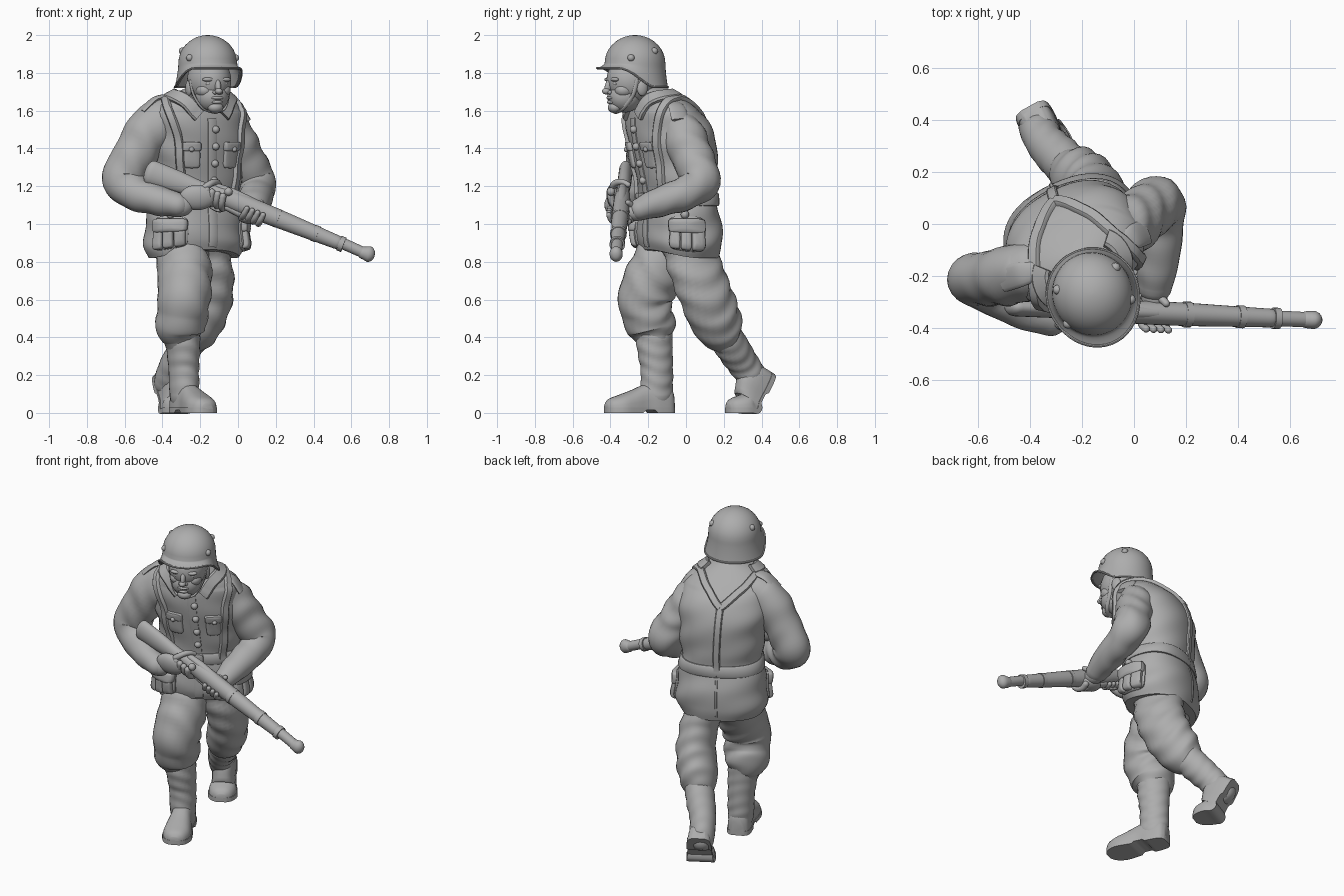
import bpy, bmesh
from math import sin, cos, pi, radians, copysign
from mathutils import Vector, Matrix

if "Cube" in bpy.data.objects:
    bpy.data.objects.remove(bpy.data.objects["Cube"])

grey = bpy.data.materials.new("plain grey")
grey.use_nodes = True
GREY = (0.42, 0.42, 0.42, 1)
grey.diffuse_color = GREY
grey.node_tree.nodes["Principled BSDF"].inputs["Base Color"].default_value = GREY
UP = Vector((0, 0, 1))


# ---------- helpers ----------
def finish(name, bm):
    bmesh.ops.recalc_face_normals(bm, faces=bm.faces)
    mesh = bpy.data.meshes.new(name)
    bm.to_mesh(mesh)
    bm.free()
    mesh.materials.append(grey)
    obj = bpy.data.objects.new(name, mesh)
    bpy.context.collection.objects.link(obj)
    bpy.ops.object.select_all(action="DESELECT")
    obj.select_set(True)
    bpy.context.view_layer.objects.active = obj
    bpy.ops.object.shade_smooth_by_angle(angle=radians(42))


def skin(name, rings):
    """Join equal rings of points into one closed surface."""
    bm = bmesh.new()
    vs = [[bm.verts.new(p) for p in ring] for ring in rings]
    n = len(vs[0])
    for a, b in zip(vs, vs[1:]):
        for i in range(n):
            bm.faces.new((a[i], a[(i + 1) % n], b[(i + 1) % n], b[i]))
    bm.faces.new(vs[0])
    bm.faces.new(vs[-1])
    finish(name, bm)


def spline(rows, steps):
    """Catmull-Rom through rows of any width."""
    rows = [Vector(r) for r in rows]
    out = []
    for i in range(len(rows) - 1):
        p0, p1, p2 = rows[max(i - 1, 0)], rows[i], rows[i + 1]
        p3 = rows[min(i + 2, len(rows) - 1)]
        for k in range(steps):
            t = k / steps
            out.append(p1 + (p2 - p0) * (t / 2) + (p0 * 2 - p1 * 5 + p2 * 4 - p3) * (t * t / 2)
                       + (p1 * 3 - p0 - p2 * 3 + p3) * (t ** 3 / 2))
    return out + [rows[-1]]


def tube(name, rows, ref=UP, n=24, steps=8, fold=0.0, freq=9, rounded=True):
    """Rows are x, y, z, radius along ref, radius across; folds ripple the cloth."""
    pts = spline(rows, steps)
    rings, dist = [], 0
    last = len(pts) - 1
    for i, p in enumerate(pts):
        c = Vector(p[:3])
        t = (Vector(pts[min(i + 1, last)][:3]) - Vector(pts[max(i - 1, 0)][:3])).normalized()
        a = (ref - t * ref.dot(t)).normalized()
        b = t.cross(a)
        if i:
            dist += (c - Vector(pts[i - 1][:3])).length
        ends = [(0, 1)]
        if rounded and i in (0, last):
            ends = [(sin(k * pi / 10), cos(k * pi / 10)) for k in range(5)]
            ends = [(-s, q) for s, q in reversed(ends)] if i == 0 else ends
        for s, q in ends:
            ring = []
            for j in range(n):
                f = 2 * pi * j / n
                w = q * (1 + fold * sin(dist * freq * 6 + 2.2 * sin(f) + 1.3 * cos(2 * f)) * (0.6 + 0.4 * cos(f + dist * 5)))
                ring.append(c + t * s * min(p[3], p[4]) + a * cos(f) * p[3] * w + b * sin(f) * p[4] * w)
            rings.append(ring)
    skin(name, rings)


def ball(name, loc, size, yaw=0, tilt=0):
    bm = bmesh.new()
    m = (Matrix.Translation(loc) @ Matrix.Rotation(yaw, 4, "Z") @ Matrix.Rotation(tilt, 4, "X")
         @ Matrix.Diagonal((*size, 1)))
    bmesh.ops.create_uvsphere(bm, u_segments=24, v_segments=14, radius=1, matrix=m)
    finish(name, bm)


# ---------- tunic ----------
YAW = radians(25)
LEFT, FRONT = Vector((cos(YAW), sin(YAW), 0)), Vector((sin(YAW), -cos(YAW), 0))
# height, centre x, centre y, half width, half depth
profile = spline([(0.82, -.235, -.035, .245, .19), (0.89, -.234, -.035, .268, .205), (1.0, -.233, -.035, .262, .205),
                  (1.13, -.228, -.045, .24, .187),
                  (1.25, -.225, -.05, .245, .198), (1.42, -.225, -.07, .265, .215), (1.54, -.22, -.1, .268, .198),
                  (1.62, -.215, -.135, .235, .157), (1.68, -.205, -.165, .16, .115), (1.72, -.19, -.19, .08, .09)], 8)


def coat(phi, z, off=0.0):
    """Point on the tunic: phi in degrees from the front toward the left side."""
    i = next((k for k in range(len(profile) - 2) if profile[k + 1][0] >= z), len(profile) - 2)
    lo, hi = profile[i], profile[i + 1]
    q = lo.lerp(hi, max(0, min(1, (z - lo[0]) / (hi[0] - lo[0]))))
    s, c = sin(radians(phi)), cos(radians(phi))
    s, c = copysign(abs(s) ** .88, s), copysign(abs(c) ** .88, c)
    fold = .006 * sin(z * 34 + 3 * s + 2 * c) * abs(s) if z < 1.6 else 0
    lift = .05 * max(0, c) ** 2 * max(0, 1 - z) * 5
    return Vector((q[1], q[2], z + lift)) + LEFT * s * (q[3] + off + fold) + FRONT * c * (q[4] + off + fold)


skin("tunic", [[coat(f * 7.5, q[0]) for f in range(48)] for q in profile])


def ribbon(name, path, width, off=0.012, steps=8):
    pts = spline(path, steps)
    rings = []
    for i, (f, z) in enumerate(pts):
        n = (coat(f + 2, z) - coat(f - 2, z)).cross(coat(f, z + .01) - coat(f, z - .01)).normalized()
        a, b = pts[max(i - 1, 0)], pts[min(i + 1, len(pts) - 1)]
        side = n.cross(coat(*b) - coat(*a)).normalized() * width / 2
        p = coat(f, z)
        rings.append([p - side - n * .03, p - side + n * off * .6, p - side * .75 + n * off,
                      p + side * .75 + n * off, p + side + n * off * .6, p + side - n * .03])
    skin(name, rings)


def patch(name, phi, z, dphi, dz, off):
    """Pillow-shaped pocket lying on the tunic."""
    rings = []
    for k, o in ((1, -.03), (1, off * .6), (.93, off * .9), (.8, off), (.4, off * 1.05)):
        ring = []
        for j in range(28):
            c, s = cos(j * pi / 14), sin(j * pi / 14)
            ring.append(coat(phi + dphi * k * copysign(abs(c) ** .35, c), z + dz * k * copysign(abs(s) ** .35, s), o))
        rings.append(ring)
    skin(name, rings)


ribbon("belt", [(f, 1.13) for f in range(-180, 181, 20)], .07, .014, 3)
patch("belt_buckle", 0, 1.13, 8, .036, .024)
ribbon("front_placket", [(3, .84), (2, 1.1), (0, 1.35), (0, 1.56)], .05, .008)
ribbon("back_strap", [(180, 1.13), (180, 1.3), (180, 1.54)], .042, .014)
ribbon("back_pleat", [(180, .85), (180, .95), (180, 1.08)], .014, .004)
for z in (1.23, 1.32, 1.41, 1.5):
    ball("tunic_button", coat(2, z, .008), (.02, .02, .02))
for side, tag, hip in ((1, "left", 70), (-1, "right", 49)):
    ribbon(tag + "_harness_strap", [(side * f, z) for f, z in ((36, 1.13), (38, 1.3), (42, 1.5), (62, 1.62), (100, 1.665),
                                                              (135, 1.655), (163, 1.6), (180, 1.53))], .045, .018)
    patch(tag + "_breast_pocket", side * 23, 1.36, 10, .065, .014)
    patch(tag + "_pocket_flap", side * 23, 1.41, 11, .025, .022)
    ball(tag + "_pocket_button", coat(side * 23, 1.395, .022), (.014, .014, .014))
    ribbon(tag + "_collar_flap", [(side * f, z) for f, z in ((120, 1.685), (60, 1.67), (30, 1.64), (13, 1.575))], .075, .022)
    # three-cell ammunition pouch hanging below the belt
    patch(tag + "_pouch_back", side * hip, .945, 25, .095, .014)
    for f in (-15, 0, 15):
        patch(tag + "_pouch_cell", side * (hip + f), .915, 7, .06, .036)
    patch(tag + "_pouch_lid", side * hip, .99, 24, .04, .042)
    ball(tag + "_pouch_stud", coat(side * hip, 1.05, .01), (.022, .022, .022))

# ---------- shoulder straps ----------
tube("right_shoulder_strap", [(-.37, -.18, 1.675, .014, .035), (-.44, -.195, 1.66, .014, .048), (-.51, -.215, 1.595, .014, .05)],
     n=16, rounded=False)
tube("left_shoulder_strap", [(-.06, -.08, 1.65, .014, .035), (0, -.05, 1.62, .014, .048), (.045, -.03, 1.55, .014, .05)],
     n=16, rounded=False)

# ---------- arms ----------
tube("right_sleeve", [(-.4, -.175, 1.56, .105, .11), (-.465, -.195, 1.5, .115, .125), (-.55, -.21, 1.36, .105, .115),
                      (-.605, -.215, 1.24, .1, .115), (-.54, -.26, 1.165, .092, .095), (-.42, -.325, 1.125, .083, .08),
                      (-.32, -.365, 1.1, .068, .065)], Vector((0, -1, .3)), fold=.05, freq=8)
tube("left_sleeve", [(-.06, -.04, 1.53, .1, .1), (-.02, -.01, 1.46, .11, .115), (.04, .04, 1.34, .105, .11),
                     (.09, .075, 1.23, .108, .105), (.1, .0, 1.165, .092, .09), (.092, -.13, 1.12, .084, .08),
                     (.08, -.24, 1.08, .068, .062)], Vector((1, 0, 0)), fold=.05, freq=8)

# ---------- rifle ----------
BUTT, MUZZLE = Vector((-.45, -.32, 1.295)), Vector((.695, -.37, .835))
AXIS = (MUZZLE - BUTT).normalized()
RISE = (UP - AXIS * UP.dot(AXIS)).normalized()
OUT = AXIS.cross(RISE)
GUN = (MUZZLE - BUTT).length


def gun(s, rise=0.0, out=0.0):
    return BUTT + AXIS * GUN * s + RISE * rise + OUT * out


def gun_tube(name, rows, **kw):
    tube(name, [(*gun(s, r), a, b) for s, r, a, b in rows], RISE, **kw)


gun_tube("rifle_stock", [(0, -.025, .066, .036), (.12, -.018, .058, .036), (.22, -.008, .042, .034), (.28, 0, .042, .036),
                         (.38, 0, .052, .044), (.55, 0, .05, .045), (.72, 0, .043, .04), (.85, 0, .037, .036)])
gun_tube("rifle_receiver", [(.29, .035, .02, .02), (.36, .036, .024, .024), (.46, .03, .022, .022)])
gun_tube("rifle_barrel", [(.8, .006, .03, .03), (.9, .004, .03, .03), (.98, 0, .029, .029)])
gun_tube("magazine", [(.36, -.045, .02, .025), (.42, -.05, .022, .025)], n=12)
for s, r in ((.56, .05), (.74, .044), (.86, .041)):
    gun_tube("rifle_band", [(s, 0, r, r), (s + .022, 0, r, r)], n=20, steps=1, rounded=False)
gun_tube("muzzle_cover", [(.975, 0, .034, .033), (.995, .004, .042, .035)], steps=2)
ball("bolt_knob", gun(.34, .035, .06), (.022, .022, .022))
tube("trigger_guard", [(*gun(s, r), .008, .012) for s, r in ((.27, -.035), (.29, -.07), (.33, -.075), (.36, -.045))], OUT, n=8)

# ---------- hands ----------
ball("right_palm", gun(.225, -.055, .052), (.095, .038, .068), tilt=.2)
ball("right_wrist", (-.31, -.37, 1.1), (.075, .052, .062))
ball("left_palm", gun(.465, -.05, -.02), (.065, .06, .035))
ball("left_wrist", (.078, -.27, 1.065), (.052, .07, .05))


def finger(name, s, start, stop, reach, lean=0.0):
    """Finger curling round the rifle; angles run from above toward the outer side."""
    rows = []
    for k in range(5):
        f = radians(start + (stop - start) * k / 4)
        rows.append((*gun(s + lean * k / 4, cos(f) * reach, sin(f) * reach), .019 - .0012 * k, .019 - .0012 * k))
    tube(name, rows, AXIS, n=10, steps=4)


for k in range(4):
    finger("right_finger", .25 + .025 * k, 90, 205, .062, .02)
    finger("left_finger", .43 + .025 * k, 215, 100, .064, .01)
finger("right_thumb", .24, 80, -30, .058, .05)
finger("left_thumb", .455, 240, 320, .06, .03)

# ---------- legs ----------
tube("right_trouser", [(-.31, -.06, .9, .15, .13), (-.285, -.15, .76, .155, .14), (-.285, -.215, .62, .145, .14),
                       (-.295, -.205, .52, .135, .135), (-.305, -.18, .44, .125, .132), (-.297, -.17, .385, .09, .095)],
     FRONT, fold=.05, freq=9)
tube("left_trouser", [(-.18, .01, .9, .15, .11), (-.145, .055, .75, .15, .112), (-.15, .11, .61, .145, .115),
                      (-.185, .15, .51, .14, .118), (-.225, .19, .425, .12, .108), (-.25, .22, .375, .08, .08)],
     FRONT, fold=.05, freq=9)
tube("right_boot_shaft", [(-.295, -.17, .44, .1, .09), (-.29, -.165, .34, .096, .088), (-.287, -.155, .24, .088, .08),
                          (-.285, -.155, .14, .088, .078), (-.285, -.155, .09, .085, .075)], FRONT, fold=.035, freq=14)
tube("left_boot_shaft", [(-.23, .2, .42, .09, .085), (-.28, .25, .34, .09, .085), (-.33, .3, .265, .084, .078),
                         (-.36, .345, .2, .08, .074), (-.375, .37, .16, .075, .07)], FRONT, fold=.035, freq=14)


def foot(name, toe, heading, bend):
    """Boot from heel to toe; the heel lifts about the ball by the bend angle."""
    ahead = Vector((sin(heading), -cos(heading), 0))
    side = Vector((cos(heading), sin(heading), 0))

    def place(s, w, h):
        f = bend * max(0, min(1, (.28 - s) / .08))
        x, z = .24 + (s - .24) * cos(f) + h * sin(f), h * cos(f) - (s - .24) * sin(f)
        return toe + ahead * (x - .39) + side * w + UP * z

    upper, sole = [], []
    # along, half width, height of the upper
    for s, w, h in spline([(.005, .035, .11), (.03, .062, .15), (.1, .07, .17), (.17, .068, .15), (.24, .078, .12),
                           (.31, .082, .095), (.365, .06, .075), (.388, .028, .05)], 4):
        upper.append([place(s, w * copysign(abs(cos(a)) ** .8, cos(a)), .02 + (h - .02) * (max(0, sin(a)) ** .8))
                      for a in (j * pi / 12 for j in range(24))])
        arch = .014 if .12 < s < .2 else 0
        sole.append([place(s, w * k * 1.05, z) for k, z in ((-1, arch), (1, arch), (1, .028), (-1, .028))])
    skin(name + "_boot", upper)
    skin(name + "_sole", sole)


foot("right", Vector((-.16, -.425, 0)), radians(24), 0)
foot("left", Vector((-.275, .22, 0)), radians(29), radians(60))

# ---------- head ----------
TURN = radians(21)


def head(x, fwd, z):
    return Vector((-.16 + x * cos(TURN) + fwd * sin(TURN), -.27 + x * sin(TURN) - fwd * cos(TURN), z))


def face(name, x, fwd, z, size, tilt=0):
    ball(name, head(x, fwd, z), size, TURN, tilt)


tube("neck", [(-.19, -.18, 1.6, .09, .09), (-.175, -.23, 1.7, .085, .085)], FRONT)
face("skull", 0, .02, 1.76, (.115, .135, .13))
face("jaw", 0, .06, 1.675, (.09, .092, .085))
face("chin", 0, .115, 1.617, (.042, .036, .03))
face("nose_bridge", 0, .146, 1.735, (.016, .022, .045), -.4)
face("nose_tip", 0, .162, 1.703, (.02, .024, .017))
face("upper_lip", 0, .138, 1.668, (.036, .02, .011))
face("lower_lip", 0, .136, 1.645, (.03, .02, .011))
for k, tag in ((1, "left"), (-1, "right")):
    face(tag + "_brow", k * .045, .132, 1.765, (.036, .02, .012))
    face(tag + "_eye", k * .043, .128, 1.742, (.02, .014, .01))
    face(tag + "_cheek", k * .05, .082, 1.708, (.045, .05, .04))
    face(tag + "_nostril", k * .016, .148, 1.697, (.012, .014, .011))
    face(tag + "_ear", k * .108, 0, 1.72, (.016, .03, .042))
    tube(tag + "_chin_strap", [(*head(k * x, f, z), .012, .006) for x, f, z in
                               ((.112, .03, 1.76), (.098, .05, 1.68), (.06, .09, 1.61), (0, .11, 1.588))], FRONT, n=8)


# ---------- helmet ----------
def shell(phi, v, inset=0.0):
    """v runs 0 at the crown, 1 at the band, 2 at the flared rim."""
    c = cos(phi)
    wide, deep = .155 - inset, .162 - inset
    if v <= 1:
        r, z = sin(v * pi / 2), 1.85 + (.15 - inset) * cos(v * pi / 2)
        return head(wide * r * sin(phi), deep * r * c, z)
    t = v - 1
    blend = max(0, min(1, (c + .25) / .95))
    rim = 1.725 + .1 * blend * blend * (3 - 2 * blend)
    flare = t ** 1.6
    return head((wide + .02 * flare) * sin(phi), (deep + (.042 if c > 0 else .012) * flare) * c, 1.85 + (rim - 1.85) * t)


layers = [(max(v, .2) / 9, 0) for v in range(19)] + [(max(v, .2) / 9, .014) for v in range(18, -1, -1)]
skin("helmet", [[shell(j * pi / 24, v, inset) for j in range(48)] for v, inset in layers])
tube("helmet_rim", [(*shell(j * pi / 24, 2), .006, .006) for j in range(49)], n=8, steps=1, rounded=False)
for f, v in ((62, .87), (117, .7)):
    for k in (1, -1):
        ball("helmet_rivet", shell(radians(k * f), v, .005), (.019, .019, .019))
